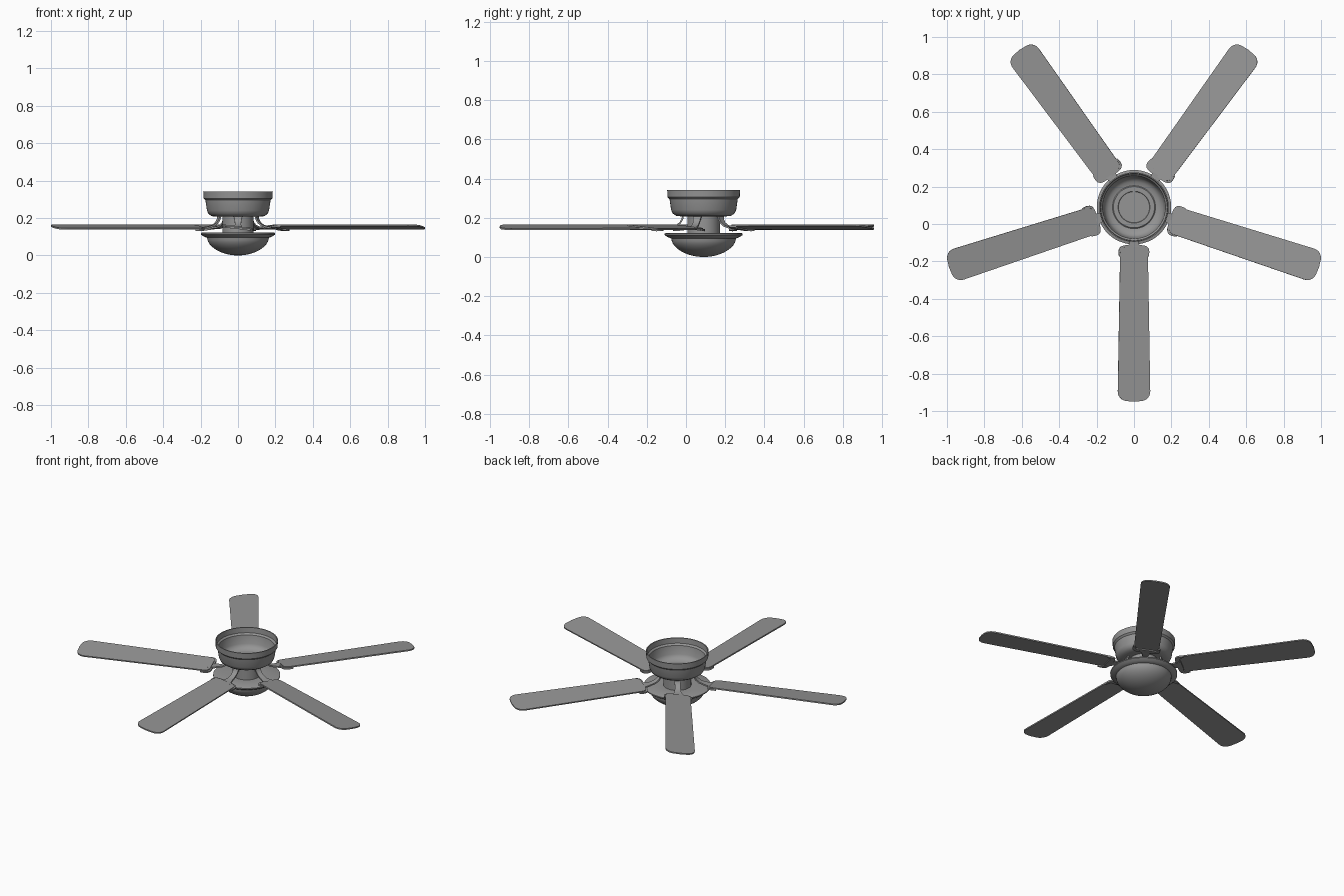
import bpy
import bmesh
import math
from mathutils import Matrix, Vector

if "Cube" in bpy.data.objects:
    bpy.data.objects.remove(bpy.data.objects["Cube"], do_unlink=True)

HUB = Matrix.Translation((0, 0.09, 0))
BLADES = 5

grey = bpy.data.materials.new("satin grey")
grey.use_nodes = True
colour = (0.3, 0.3, 0.3, 1)
grey.diffuse_color = colour
grey.node_tree.nodes["Principled BSDF"].inputs["Base Color"].default_value = colour


def finish(name, bm, matrix, thickness=0.0, angle=35):
    """Turn a bmesh into a placed, shaded object, optionally given thickness."""
    bmesh.ops.recalc_face_normals(bm, faces=bm.faces)
    mesh = bpy.data.meshes.new(name)
    bm.to_mesh(mesh)
    bm.free()
    mesh.materials.append(grey)
    obj = bpy.data.objects.new(name, mesh)
    bpy.context.collection.objects.link(obj)
    obj.matrix_world = matrix
    bpy.ops.object.select_all(action="DESELECT")
    obj.select_set(True)
    bpy.context.view_layer.objects.active = obj
    if thickness:
        solid = obj.modifiers.new("thickness", "SOLIDIFY")
        solid.thickness = thickness
        solid.offset = 0
        bpy.ops.object.modifier_apply(modifier=solid.name)
    bpy.ops.object.shade_smooth_by_angle(angle=math.radians(angle))
    return obj


def lathe(name, profile, steps=48):
    """Spin a (radius, height) profile around the hub axis."""
    bm = bmesh.new()
    verts = [bm.verts.new((r, 0, z)) for r, z in profile]
    edges = [bm.edges.new(pair) for pair in zip(verts, verts[1:])]
    bmesh.ops.spin(bm, geom=verts + edges, axis=(0, 0, 1), cent=(0, 0, 0),
                   steps=steps, angle=math.tau)
    bmesh.ops.remove_doubles(bm, verts=bm.verts, dist=0.0002)
    return finish(name, bm, HUB)


def ribbon(name, side_a, side_b, matrix, thickness):
    """Bridge two matching point rows into a thin plate."""
    bm = bmesh.new()
    a = [bm.verts.new(p) for p in side_a]
    b = [bm.verts.new(p) for p in side_b]
    for i in range(len(a) - 1):
        bm.faces.new((a[i], a[i + 1], b[i + 1], b[i]))
    return finish(name, bm, matrix, thickness)


# Open-topped motor housing with a stepped rim
lathe("motor_housing", [
    (0, 0.207), (0.115, 0.207), (0.14, 0.21), (0.158, 0.222), (0.166, 0.24),
    (0.174, 0.295), (0.184, 0.305), (0.186, 0.342), (0.18, 0.342),
    (0.178, 0.308), (0.168, 0.298), (0.16, 0.245), (0.152, 0.23),
    (0.136, 0.218), (0.115, 0.214), (0.11, 0.218), (0.085, 0.218),
    (0.083, 0.214), (0, 0.214)])

# Neck joining the housing and the light
lathe("neck", [(0, 0.21), (0.083, 0.21), (0.083, 0.115), (0, 0.115)])

# Flared plate above the bowl
lathe("light_plate", [
    (0, 0.12), (0.1, 0.12), (0.193, 0.122), (0.199, 0.119), (0.199, 0.112),
    (0.185, 0.102), (0.168, 0.095), (0, 0.095)])

# Rounded light bowl
bowl = [(0.166, 0.097)]
for i in range(13):
    t = i / 12 * math.pi / 2
    bowl.append((0.164 * math.cos(t), 0.09 * (1 - math.sin(t) ** 1.15)))
lathe("light_bowl", bowl)


def make_blade(name, matrix):
    """Tapered paddle with rounded corners and a slightly bowed tip."""
    bm = bmesh.new()
    outline = [(0.213, -0.074), (1.033, -0.088), (1.04, 0),
               (1.033, 0.088), (0.213, 0.074)]
    verts = [bm.verts.new((x, y, 0)) for x, y in outline]
    bm.faces.new(verts)
    for corners, size in ((verts[1:4:2], 0.048), (verts[::4], 0.03)):
        bmesh.ops.bevel(bm, geom=corners, offset=size, segments=6,
                        profile=0.5, affect="VERTICES")
    finish(name, bm, matrix, 0.008)


def make_arm(name, matrix):
    """Curved strap dropping from the housing out to the blade root."""
    path = [(0.105, 0.212, 0.024), (0.109, 0.192, 0.019),
            (0.12, 0.174, 0.017), (0.14, 0.159, 0.017),
            (0.17, 0.15, 0.019), (0.2, 0.147, 0.028), (0.23, 0.147, 0.04)]
    sides = [[Vector((r, s * w, z)) for r, z, w in path] for s in (-1, 1)]
    ribbon(name, *sides, matrix, 0.009)


def make_cradle(name, matrix):
    """Crescent bracket that wraps the blade root."""
    half = [(0, 0.204, 0.235), (0.03, 0.203, 0.235), (0.052, 0.204, 0.232)]
    outer = [(x, y) for y, x, _ in half]
    inner = [(x, y) for y, _, x in half]
    outer += [(0.21, 0.07), (0.222, 0.08), (0.24, 0.083), (0.265, 0.08)]
    inner += [(0.234, 0.058), (0.238, 0.063), (0.246, 0.066), (0.26, 0.07)]
    rows = []
    for row in (outer, inner):
        mirrored = [(x, -y) for x, y in row[:0:-1]]
        rows.append([(x, y, -0.006) for x, y in mirrored + row])
    ribbon(name, *rows, matrix, 0.01)


# Five pitched blades with their brackets
pitch = Matrix.Translation((0, 0, 0.152)) @ Matrix.Rotation(math.radians(-7), 4, "X")
for i in range(BLADES):
    turn = HUB @ Matrix.Rotation(math.tau * i / BLADES - math.pi / 2, 4, "Z")
    make_blade(f"blade_{i + 1}", turn @ pitch)
    make_cradle(f"blade_cradle_{i + 1}", turn @ pitch)
    make_arm(f"blade_arm_{i + 1}", turn)
